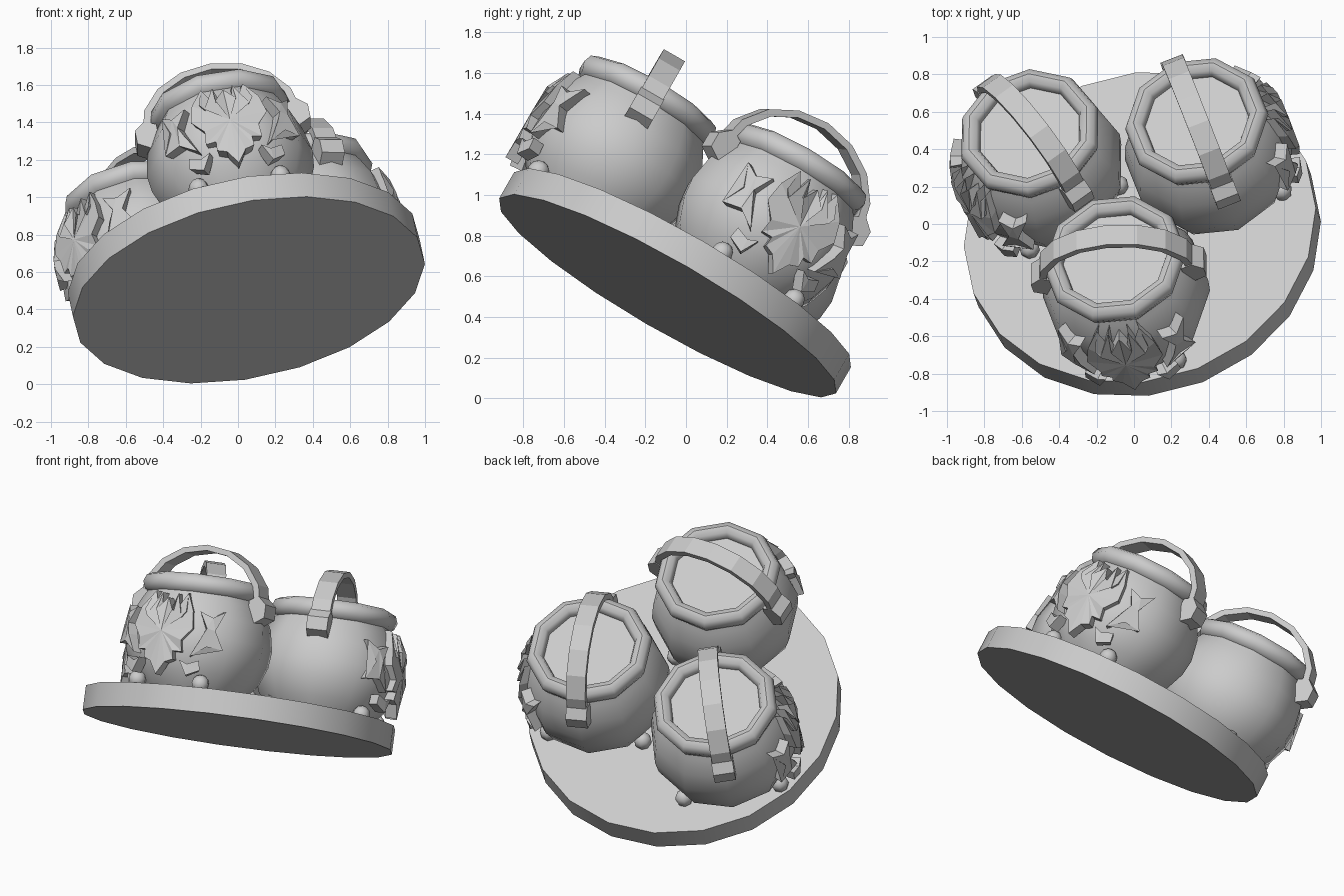
import bpy, bmesh
from math import sin, cos, pi, radians
from mathutils import Matrix, Vector

if "Cube" in bpy.data.objects:
    bpy.data.objects.remove(bpy.data.objects["Cube"])

# Tilted frame of the tray (origin = centre of its top face)
Z = Vector((-0.18, 0.49, 0.853)).normalized()
X = (Vector((-0.021, 0.865, -0.5))).cross(Z).normalized()
Y = Z.cross(X)
FRAME = Matrix.Translation((0.031, -0.017, 0.632)) @ Matrix((X, Y, Z)).transposed().to_4x4()


def make(name, bm, mat, smooth=None):
    bmesh.ops.recalc_face_normals(bm, faces=bm.faces)
    me = bpy.data.meshes.new(name)
    bm.to_mesh(me)
    bm.free()
    ob = bpy.data.objects.new(name, me)
    bpy.context.collection.objects.link(ob)
    ob.matrix_world = mat
    if smooth:
        bpy.context.view_layer.objects.active = ob
        bpy.ops.object.select_all(action='DESELECT')
        ob.select_set(True)
        bpy.ops.object.shade_smooth_by_angle(angle=radians(smooth))
    return ob


def lathe(profile, sides, closed=False):
    """Revolve (radius, height) points; open profiles get flat end caps."""
    bm = bmesh.new()
    rings = [[bm.verts.new((r * cos(2 * pi * i / sides), r * sin(2 * pi * i / sides), h))
              for i in range(sides)] for r, h in profile]
    pairs = list(zip(rings, rings[1:]))
    if closed:
        pairs.append((rings[-1], rings[0]))
    else:
        bm.faces.new(rings[0])
        bm.faces.new(rings[-1])
    for a, b in pairs:
        for i in range(sides):
            j = (i + 1) % sides
            bm.faces.new((a[i], a[j], b[j], b[i]))
    return bm


BODY = [(0.31, 0), (0.395, 0.1), (0.44, 0.22), (0.45, 0.32), (0.425, 0.45), (0.375, 0.55), (0.32, 0.64)]


def body_radius(h):
    for (r0, h0), (r1, h1) in zip(BODY, BODY[1:]):
        if h <= h1:
            return r0 + (r1 - r0) * max(0, h - h0) / (h1 - h0)
    return BODY[-1][0]


def wrap(s, h, off):
    """Point of the emblem plane wrapped round the pot's front (-y)."""
    r = body_radius(h)
    if h < 0.3:
        r = max(r, 0.425)
    a = s / 0.46 - pi / 2
    return ((r + off) * cos(a), (r + off) * sin(a), h)


def emblem(outline, centre=None):
    bm = bmesh.new()
    n = len(outline)
    back = [bm.verts.new(wrap(s, h, -0.025)) for s, h in outline]
    front = [bm.verts.new(wrap(s, h, 0.045)) for s, h in outline]
    for i in range(n):
        j = (i + 1) % n
        bm.faces.new((back[i], back[j], front[j], front[i]))
    for ring, off in ((back, -0.04), (front, 0.02)):
        if centre:
            c = bm.verts.new(wrap(*centre, off))
            for i in range(n):
                bm.faces.new((ring[i], ring[(i + 1) % n], c))
        else:
            bmesh.ops.triangulate(bm, faces=[bm.faces.new(ring)])
    return bm


def prism(outline, width):
    """Closed (x, z) outline extruded evenly along y."""
    bm = bmesh.new()
    a = [bm.verts.new((x, -width / 2, z)) for x, z in outline]
    b = [bm.verts.new((x, width / 2, z)) for x, z in outline]
    bm.faces.new(a)
    bm.faces.new(b)
    for i in range(len(a)):
        j = (i + 1) % len(a)
        bm.faces.new((a[i], a[j], b[j], b[i]))
    return bm


HALF = [(0.05, 0.13), (0.10, 0.15), (0.095, 0.20), (0.15, 0.20), (0.14, 0.27), (0.20, 0.35),
        (0.185, 0.46), (0.13, 0.57), (0.145, 0.45), (0.12, 0.41), (0.06, 0.56), (0.055, 0.45)]
LEAF = [(0, 0.05)] + HALF + [(0, 0.53)] + [(-s, h) for s, h in reversed(HALF)]
WING = [(0.23, 0.46), (0.31, 0.43), (0.39, 0.48), (0.33, 0.35), (0.39, 0.24),
        (0.29, 0.25), (0.20, 0.18), (0.25, 0.29), (0.28, 0.36)]
SHARD = [(0.14, 0.15), (0.19, 0.13), (0.26, 0.16), (0.27, 0.10), (0.19, 0.06)]

# Tray
make("tray", lathe([(0.957, -0.15), (0.957, 0)], 20), FRAME, 30)

# Three pots: position on tray and facing angle
for k, (px, py, face) in enumerate([(-0.03, -0.56, 269), (0.432, 0.235, 17.5), (-0.475, 0.275, 214)]):
    M = FRAME @ Matrix.Translation((px, py, 0)) @ Matrix.Rotation(radians(face + 90), 4, 'Z')
    make(f"pot_body_{k}", lathe(BODY, 10), M, 40)
    # Rolled rim
    tube = [(0.335 + 0.054 * cos(pi * i / 4), 0.64 + 0.06 * sin(pi * i / 4)) for i in range(8)]
    make(f"pot_rim_{k}", lathe(tube, 10, True), M, 50)
    # Arched handle strap
    arc = [pi * i / 8 for i in range(9)]
    strap = [(0.43 * cos(a), 0.55 + 0.36 * sin(a)) for a in arc]
    strap += [(0.39 * cos(a), 0.55 + 0.325 * sin(a)) for a in reversed(arc)]
    make(f"handle_{k}", prism(strap, 0.12), M)
    for side in (1, -1):
        # Handle lug
        lug = [(0.35, 0.50), (0.40, 0.45), (0.47, 0.49), (0.47, 0.57), (0.41, 0.62), (0.35, 0.59)]
        make(f"handle_lug_{k}", prism([(side * x, z) for x, z in lug], 0.13), M)
        # Emblem side pieces
        make(f"emblem_wing_{k}", emblem([(side * s, h) for s, h in WING]), M)
        make(f"emblem_shard_{k}", emblem([(side * s, h) for s, h in SHARD]), M)
    make(f"emblem_leaf_{k}", emblem(LEAF, (0, 0.32)), M)
    # Feet
    for a in (53, 127, 233, 307):
        bm = bmesh.new()
        bmesh.ops.create_uvsphere(bm, u_segments=8, v_segments=6, radius=0.055)
        at = Matrix.Translation((0.37 * cos(radians(a)), 0.37 * sin(radians(a)), 0.03))
        make(f"foot_{k}", bm, M @ at, 50)
